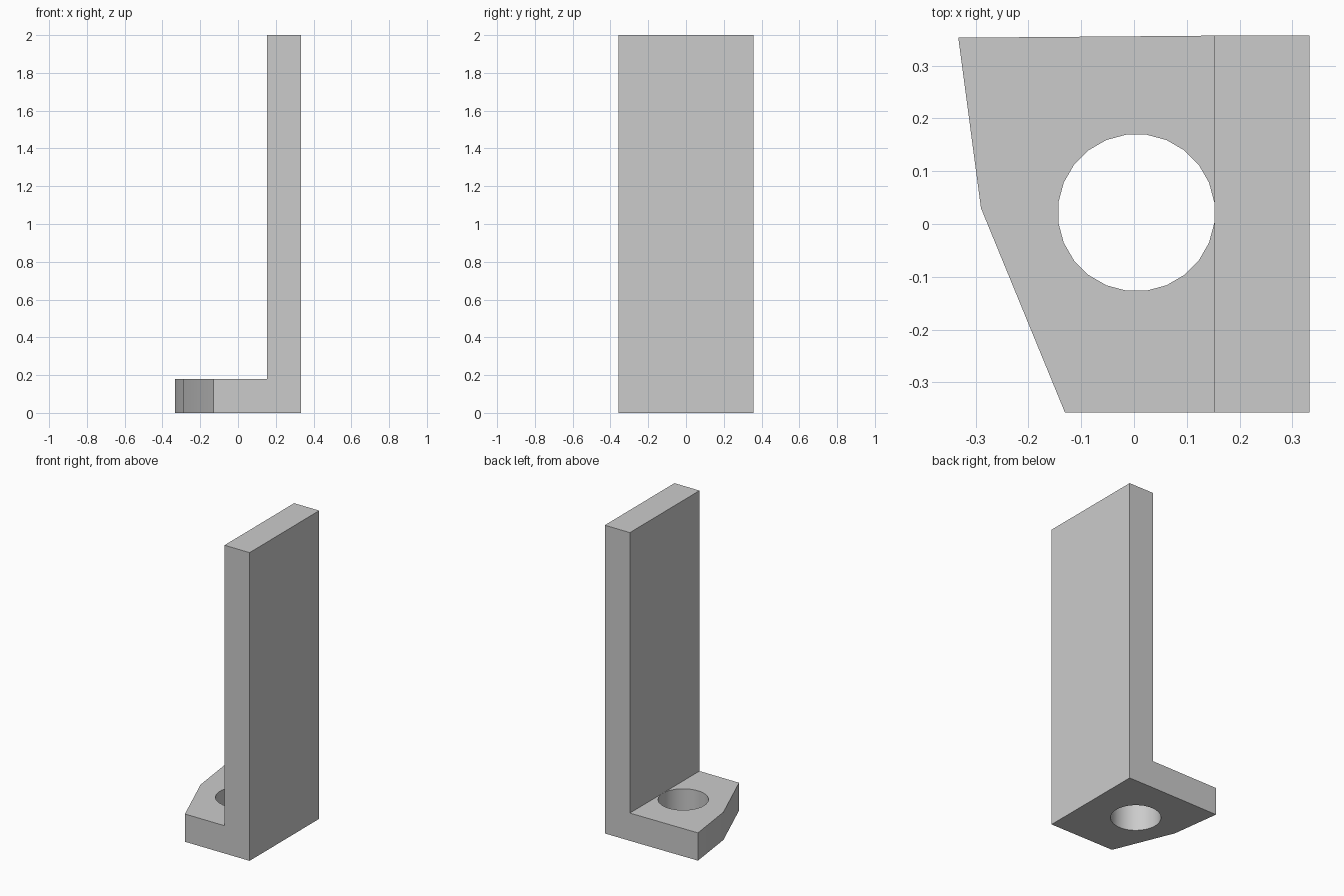
import bpy
import bmesh
from math import cos, sin, pi, radians

cube = bpy.data.objects.get("Cube")
if cube:
    bpy.data.objects.remove(cube, do_unlink=True)

FOOT_HEIGHT, WALL_HEIGHT = 0.18, 2.0
WALL_X, SIDE_X, HALF_DEPTH = 0.153, 0.333, 0.357
HOLE_X, HOLE_Y, HOLE_R, HOLE_SIDES = 0.0045, 0.0215, 0.149, 24

grey = bpy.data.materials.new("Light grey")
grey.use_nodes = True
colour = (0.6, 0.6, 0.6, 1)
grey.diffuse_color = colour
grey.node_tree.nodes["Principled BSDF"].inputs["Base Color"].default_value = colour

bm = bmesh.new()


def ring(points):
    """Closed loop of verts and edges on the ground."""
    verts = [bm.verts.new((x, y, 0)) for x, y in points]
    edges = [bm.edges.new((v, verts[i - 1])) for i, v in enumerate(verts)]
    return verts, edges


def raise_faces(faces, height):
    """Extrude faces upward and return the new top faces."""
    geom = bmesh.ops.extrude_face_region(bm, geom=faces, use_keep_orig=True)["geom"]
    bmesh.ops.translate(bm, vec=(0, 0, height),
                        verts=[g for g in geom if isinstance(g, bmesh.types.BMVert)])
    return [g for g in geom if isinstance(g, bmesh.types.BMFace)]


# Angled foot outline with a round bolt hole
outline, outline_edges = ring([
    (WALL_X, -HALF_DEPTH), (WALL_X, HALF_DEPTH), (-SIDE_X, 0.353),
    (-0.29, 0.03), (-0.131, -HALF_DEPTH)])
angles = [2 * pi * (i + 0.5) / HOLE_SIDES for i in range(HOLE_SIDES)]
hole, hole_edges = ring([(HOLE_X + HOLE_R * cos(a), HOLE_Y + HOLE_R * sin(a))
                         for a in angles])
bmesh.ops.triangle_fill(bm, edges=outline_edges + hole_edges, use_beauty=True)

# Strip under the upright plate
corners = [bm.verts.new((SIDE_X, y, 0)) for y in (-HALF_DEPTH, HALF_DEPTH)]
bm.faces.new((outline[0], corners[0], corners[1], outline[1]))

# Foot thickness, then the upright plate on its strip
tops = raise_faces(bm.faces[:], FOOT_HEIGHT)
strip = [f for f in tops if f.calc_center_median().x > WALL_X]
raise_faces(strip, WALL_HEIGHT - FOOT_HEIGHT)
bmesh.ops.delete(bm, geom=strip, context="FACES_ONLY")
bmesh.ops.dissolve_limit(
    bm, angle_limit=radians(0.1), verts=[],
    edges=[e for e in bm.edges if all(v.co.x > WALL_X - 0.001 for v in e.verts)])
bmesh.ops.recalc_face_normals(bm, faces=bm.faces[:])

mesh = bpy.data.meshes.new("angle_bracket")
bm.to_mesh(mesh)
bm.free()
mesh.materials.append(grey)
bracket = bpy.data.objects.new("angle_bracket", mesh)
bpy.context.collection.objects.link(bracket)
bpy.context.view_layer.objects.active = bracket
bracket.select_set(True)
bpy.ops.object.shade_smooth_by_angle(angle=radians(20))
